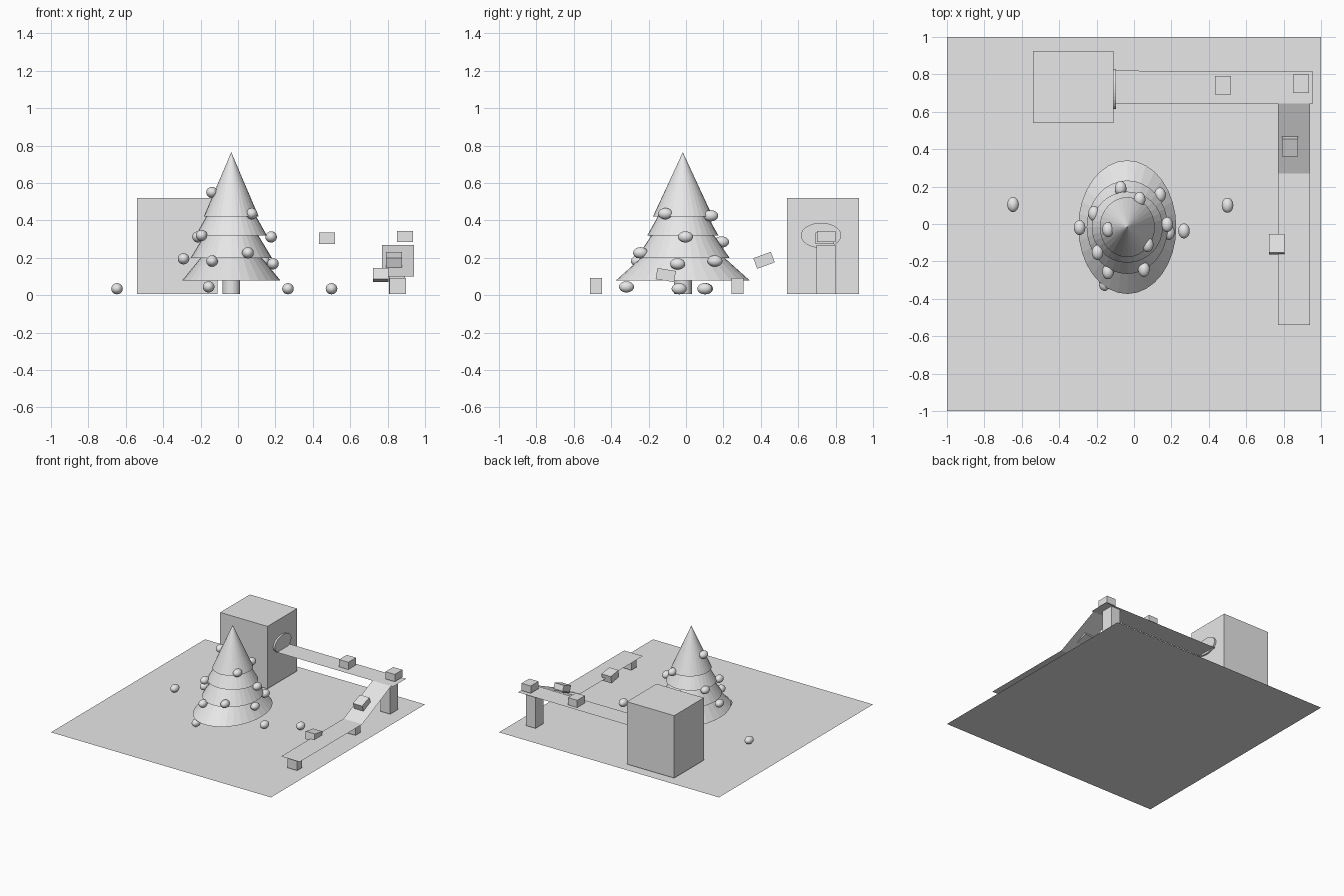
import bpy, math
from mathutils import Matrix

if "Cube" in bpy.data.objects:
    bpy.data.objects.remove(bpy.data.objects["Cube"])

grey = bpy.data.materials.new("plain_grey")
grey.diffuse_color = (0.8, 0.8, 0.8, 1)
grey.use_nodes = True
grey.node_tree.nodes["Principled BSDF"].inputs["Base Color"].default_value = grey.diffuse_color


def finish(name):
    ob = bpy.context.object
    ob.name = name
    ob.data.materials.append(grey)
    return ob


def box(name, x, y, z, tilt=0):
    """Box from (min, max) ranges, tilted about its own x axis."""
    loc = [(a + b) / 2 for a, b in (x, y, z)]
    bpy.ops.mesh.primitive_cube_add(size=1, location=loc, rotation=(tilt, 0, 0))
    ob = finish(name)
    ob.scale = [b - a for a, b in (x, y, z)]
    return ob


def parcel(name, x, y, z, tilt=0):
    """Standard parcel given by its centre."""
    return box(name, (x - .042, x + .042), (y - .05, y + .05), (z - .03, z + .03), tilt)


def sheet(name, pts):
    """Single thin face."""
    me = bpy.data.meshes.new(name)
    me.from_pydata(pts, [], [tuple(range(len(pts)))])
    ob = bpy.data.objects.new(name, me)
    bpy.context.collection.objects.link(ob)
    me.materials.append(grey)
    return ob


# Ground
sheet("ground", [(-1, -1, 0), (1, -1, 0), (1, 1, 0), (-1, 1, 0)])

# Workshop block with oval outlet on its right side
box("workshop", (-.54, -.11), (.54, .925), (.007, .52))
bpy.ops.mesh.primitive_cylinder_add(vertices=32, radius=1, depth=1,
                                    location=(-.113, .722, .32),
                                    rotation=(0, math.pi / 2, 0))
outlet = finish("outlet")
outlet.scale = (.067, .108, .034)

# Tree: trunk and four stacked cones (base height, tip height, radius x, radius y)
TX, TY = -.036, -.017
bpy.ops.mesh.primitive_cylinder_add(vertices=32, radius=.048, depth=.14,
                                    location=(TX, TY, .077))
finish("trunk")
tiers = [(.08, .40, .262, .357), (.20, .56, .217, .25),
         (.32, .66, .19, .19), (.42, .765, .147, .16)]
for i, (base, tip, rx, ry) in enumerate(tiers):
    bpy.ops.mesh.primitive_cone_add(vertices=32, radius1=1, radius2=0, depth=tip - base,
                                    location=(TX, TY, (base + tip) / 2))
    finish(f"tree_tier_{i + 1}").scale = (rx, ry, 1)

# Ornaments on the tree and on the ground
ornaments = [
    (-.647, .104, .035), (.5, .1, .035), (.267, -.037, .035), (-.157, -.318, .045),
    (-.139, -.03, .55), (.073, -.11, .436), (-.195, -.152, .32), (.177, -.003, .312),
    (-.214, .056, .312), (-.291, -.019, .195), (-.139, -.255, .183), (.053, -.243, .227),
    (.187, -.045, .168), (-.072, .19, .285), (.03, .132, .425), (.139, .155, .183)]
for i, p in enumerate(ornaments):
    bpy.ops.mesh.primitive_uv_sphere_add(segments=24, ring_count=12, radius=1, location=p)
    finish(f"ornament_{i + 1}").scale = (.031, .04, .03)
    bpy.ops.object.shade_smooth()

# Conveyor belts: upper run, ramp, lower run
HI, LO = .27, .10
sheet("upper_belt", [(-.11, .645, HI), (.957, .645, HI), (.957, .815, HI), (-.11, .82, HI)])
sheet("ramp_belt", [(.77, .27, LO), (.94, .27, LO), (.94, .645, HI), (.77, .645, HI)])
sheet("lower_belt", [(.77, -.54, LO), (.94, -.54, LO), (.94, .27, LO), (.77, .27, LO)])

# Belt supports
box("tall_post", (.808, .894), (.698, .80), (.007, HI - .002))
for name, y in (("middle_post", .275), ("end_post", -.481)):
    box(name, (.811, .897), (y - .032, y + .032), (.007, .092))

# Parcels riding the belts
parcel("parcel_1", .476, .742, .305)
parcel("parcel_2", .893, .75, .314)
parcel("parcel_3", .834, .417, .187, math.radians(20))
parcel("parcel_4", .763, -.108, .108, math.radians(-9))
